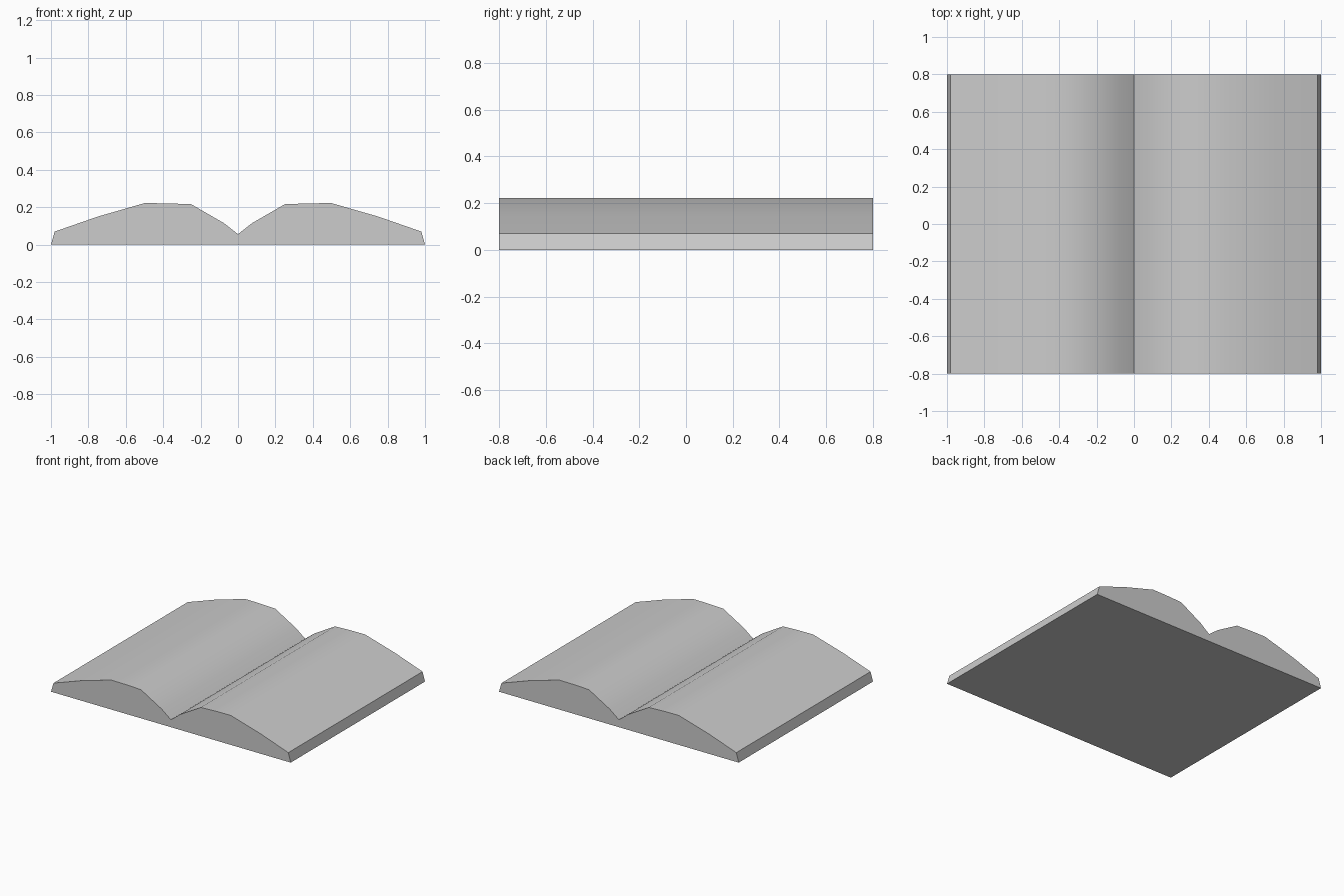
import bpy
import bmesh
import math

cube = bpy.data.objects.get("Cube")
if cube:
    bpy.data.objects.remove(cube, do_unlink=True)

HALF_DEPTH = 0.8

# Plain grey paper
grey = bpy.data.materials.new("light_grey")
grey.use_nodes = True
colour = (0.604, 0.604, 0.604, 1)
grey.diffuse_color = colour
grey.node_tree.nodes["Principled BSDF"].inputs["Base Color"].default_value = colour

# Page outline of one side, from the spine crease to the outer bottom edge
half = [(0.075, 0.115), (0.25, 0.216), (0.38, 0.221), (0.5, 0.222),
        (0.75, 0.15), (0.98, 0.07), (1, 0)]
outline = [(-x, z) for x, z in reversed(half)] + [(0, 0.056)] + half

# Open book: the mirrored outline extruded from front to back
bm = bmesh.new()
face = bm.faces.new([bm.verts.new((x, -HALF_DEPTH, z)) for x, z in outline])
result = bmesh.ops.extrude_face_region(bm, geom=[face])
back = [v for v in result["geom"] if isinstance(v, bmesh.types.BMVert)]
bmesh.ops.translate(bm, verts=back, vec=(0, 2 * HALF_DEPTH, 0))
bmesh.ops.recalc_face_normals(bm, faces=bm.faces)
mesh = bpy.data.meshes.new("open_book")
bm.to_mesh(mesh)
bm.free()
mesh.materials.append(grey)

book = bpy.data.objects.new("open_book", mesh)
bpy.context.collection.objects.link(book)

# Soft page curves, crisp spine and borders
bpy.ops.object.select_all(action="DESELECT")
book.select_set(True)
bpy.context.view_layer.objects.active = book
bpy.ops.object.shade_smooth_by_angle(angle=math.radians(40))
